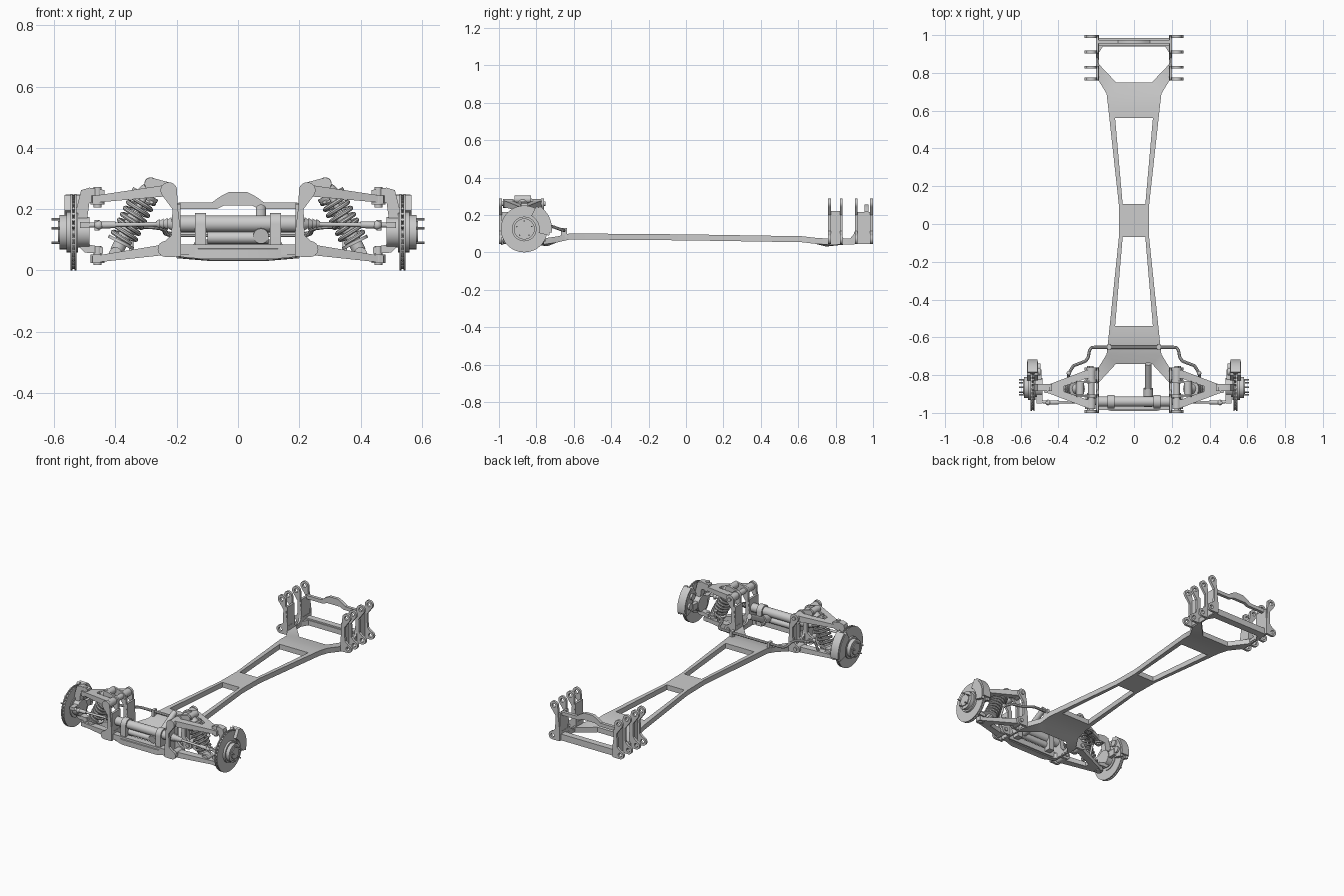
import bpy, bmesh
from math import sin, cos, pi, radians
from mathutils import Vector, Matrix

if "Cube" in bpy.data.objects:
    bpy.data.objects.remove(bpy.data.objects["Cube"])

X, XY, NO = (True, False), (True, True), (False, False)

def finish(name, bm, mir):
    bmesh.ops.remove_doubles(bm, verts=bm.verts, dist=1e-5)
    bmesh.ops.recalc_face_normals(bm, faces=bm.faces)
    me = bpy.data.meshes.new(name)
    bm.to_mesh(me)
    bm.free()
    ob = bpy.data.objects.new(name, me)
    bpy.context.collection.objects.link(ob)
    if any(mir):
        m = ob.modifiers.new("Mirror", 'MIRROR')
        m.use_axis = (mir[0], mir[1], False)
        m.use_mirror_merge = False
    return ob

def curve_bm(loops, cyclic, **kw):
    cu = bpy.data.curves.new("tmp", 'CURVE')
    for k, v in kw.items():
        setattr(cu, k, v)
    for pts in loops:
        s = cu.splines.new('POLY')
        s.points.add(len(pts) - 1)
        for p, c in zip(s.points, pts):
            p.co = (*c, 0, 1) if len(c) == 2 else (*c, 1)
        s.use_cyclic_u = cyclic
    ob = bpy.data.objects.new("tmp", cu)
    bpy.context.collection.objects.link(ob)
    me = bpy.data.meshes.new_from_object(ob.evaluated_get(bpy.context.evaluated_depsgraph_get()))
    bm = bmesh.new()
    bm.from_mesh(me)
    bpy.data.objects.remove(ob)
    bpy.data.meshes.remove(me)
    return bm

def flat(name, loops, axis, centres, thick, mir=X, warp=None):
    """Extruded profile (first loop outer, others holes) across an axis."""
    src = curve_bm(loops, True, dimensions='2D', fill_mode='BOTH', extrude=thick / 2)
    tmp, out = bpy.data.meshes.new("tmp"), bmesh.new()
    src.to_mesh(tmp)
    src.free()
    for c in centres:
        n = len(out.verts)
        out.from_mesh(tmp)
        out.verts.ensure_lookup_table()
        for v in out.verts[n:]:
            u, t, w = v.co
            v.co = {'x': (c + w, u, t), 'y': (u, c + w, t), 'z': (u, t, c + w)}[axis]
            if warp:
                v.co.z = warp(u, t, w)
    bpy.data.meshes.remove(tmp)
    return finish(name, out, mir)

def rods(name, items, mir=X, seg=20):
    """Cylinders / cones: (start, end, radius[, end radius])."""
    bm = bmesh.new()
    for p, q, r, *r2 in items:
        p, q = Vector(p), Vector(q)
        M = Matrix.Translation((p + q) / 2) @ (q - p).to_track_quat('Z', 'Y').to_matrix().to_4x4()
        bmesh.ops.create_cone(bm, cap_ends=True, segments=seg, radius1=r, radius2=r2[0] if r2 else r,
                              depth=(q - p).length, matrix=M)
    return finish(name, bm, mir)

def balls(name, items, mir=X):
    bm = bmesh.new()
    for c, r in items:
        bmesh.ops.create_uvsphere(bm, u_segments=16, v_segments=10, radius=r, matrix=Matrix.Translation(c))
    return finish(name, bm, mir)

def boxes(name, items, mir=X):
    bm = bmesh.new()
    for lo, hi in items:
        lo, hi = Vector(lo), Vector(hi)
        bmesh.ops.create_cube(bm, size=1, matrix=Matrix.Translation((lo + hi) / 2) @ Matrix.Diagonal((*(hi - lo), 1)))
    return finish(name, bm, mir)

def tube(name, pts, r, mir=X):
    return finish(name, curve_bm([pts], False, dimensions='3D', bevel_depth=r, bevel_resolution=2,
                                 use_fill_caps=True), mir)

def arc(c, r, a0, a1, n=12):
    return [(c[0] + r * cos(radians(a0 + (a1 - a0) * i / n)), c[1] + r * sin(radians(a0 + (a1 - a0) * i / n)))
            for i in range(n + 1)]

def ring(c, r, n=20):
    return arc(c, r, 0, 360, n)[:-1]

def both(half):
    return half + [(-x, y) for x, y in reversed(half)]

# backbone chassis
PROF = [(-1, .062), (-.75, .055), (-.62, .085), (0, .08), (.62, .07), (.75, .055), (1, .062)]
def chassis_z(x, y, w):
    for (a, za), (b, zb) in zip(PROF, PROF[1:]):
        if y <= b:
            z = za + (zb - za) * (y - a) / (b - a)
            break
    return z + w - (.008 if abs(x) < .13 and abs(y) > .7 else 0)
side = [(.12, -.99), (.2, -.97), (.2, -.78), (.145, -.69), (.137, -.62), (.08, -.07), (.08, .1),
        (.137, .62), (.145, .69), (.2, .78), (.2, .985)]
flat("chassis_backbone", [both(side),
     both([(.06, .105), (.1, .56)]), both([(.06, -.07), (.1, -.54)]),
     both([(.095, .75), (.19, .85), (.19, .9), (.165, .94)]),
     both([(.095, -.74), (.187, -.84), (.187, -.93), (.165, -.955)])], 'z', [0], .032, NO, chassis_z)

# suspension towers at both ends
UP, LOW = (.226, .261), (.236, .07)
tower = ([(.186, .045)] + arc(LOW, .026, -90, 85) + [(.217, .115), (.214, .2)]
         + arc(UP, .027, -45, 170) + [(.196, .2), (.186, .12)])
flat("tower_plates", [tower, ring(UP, .012), ring(LOW, .012)], 'y', [.767, .83, .91, .9925], .015, XY)
flat("tower_webs", [[(.775, .05), (.815, .05), (.836, .15), (.836, .22), (.762, .22), (.762, .15)]], 'x', [.195], .014, XY)
flat("tower_end_webs", [[(.88, .05), (.995, .05), (.995, .215), (.905, .215), (.905, .12)]], 'x', [.195], .014, XY)
flat("tower_gussets", [[(.76, .05), (.99, .05), (.99, .1), (.9, .1), (.87, .065), (.85, .065), (.82, .1), (.78, .1)]],
     'x', [.192], .012, XY)
flat("rear_upper_brace", [both([(.195, .2), (.195, .222), (.085, .222), (.06, .24), (.03, .256)])[:5]
     + [(-.03, .256), (-.06, .24), (-.085, .222), (-.195, .222), (-.195, .2), (-.07, .2), (-.045, .212), (.045, .212), (.07, .2)]],
     'y', [.965], .02, NO)
boxes("end_crossbars", [((-.19, .945, .05), (.19, .985, .085))], (False, True))

# front suspension arms, one side mirrored
CY = -.873
def arm(s):
    h = [(.222, .103), (.25, .1), (.45, .024), (.475, .02)]
    n = [(.37, .014), (.25, .056), (.222, .056)]
    return ([(x, CY + y) for x, y in h] + [(x, CY - y) for x, y in reversed(h)]
            + [(x, CY - y) for x, y in reversed(n)] + [(x, CY + y) for x, y in n])
def tilt(z0, z1):
    def f(x, y, w):
        t = (x - .222) / .25
        return z0 + (z1 - z0) * t + w * (1 - .4 * t)
    return f
flat("upper_arm", [arm(0)], 'z', [0], .038, X, tilt(.262, .232))
flat("lower_arm", [arm(0)], 'z', [0], .036, X, tilt(.07, .036))
rods("arm_pivots", [((x, y - .028, z), (x, y + .028, z), .023) for x, z in (UP, LOW) for y in (-.799, -.951)]
     + [((x, a, z), (x, b, z), .012) for x, z in (UP, LOW) for a, b in ((-.845, -.752), (-1, -.895))])
rods("ball_joints", [((.458, CY, .205), (.458, CY, .272), .013), ((.458, CY, .018), (.458, CY, .08), .013),
                     ((.458, CY, .215), (.458, CY, .245), .023), ((.458, CY, .025), (.458, CY, .052), .023)])

# coil-over shocks
T, B = Vector((.285, CY, .283)), Vector((.40, CY, .055))
ax = (B - T).normalized()
sx, sy = ax.orthogonal().normalized(), ax.cross(ax.orthogonal()).normalized()
at = lambda t: T.lerp(B, t)
tube("coil_spring", [at(.2 + .6 * i / 112) + .039 * (cos(i * pi / 8) * sx + sin(i * pi / 8) * sy)
                     for i in range(113)], .0075)
rods("shock_absorber", [(at(0), at(.5), .011), (at(.4), at(.97), .022), (at(.14), at(.19), .046),
                        (at(.82), at(.86), .046), (at(.04), at(.15), .02, .03)])
rods("shock_eyes", [(p + Vector((0, -.03, 0)), p + Vector((0, .03, 0)), .021) for p in (T, B)])
up2 = (T.x, T.z)
flat("shock_brackets", [arc(UP, .026, 113, 293) + arc(up2, .02, -67, 113)], 'y', [CY - .037, CY + .037], .012)
rods("shock_bracket_bar", [((UP[0], CY - .1, UP[1]), (UP[0], CY + .1, UP[1]), .017)])

# uprights and hubs
WY, WZ = -.865, .125
flat("upright", [[(.435, .225), (.485, .222), (.492, .17), (.485, .125), (.49, .085), (.44, .075), (.44, .055), (.5, .058),
                  (.53, .09), (.53, .19), (.512, .262), (.485, .27), (.435, .262)]], 'y', [WY], .036)
rods("wheel_hub", [((x0, WY, WZ), (x1, WY, WZ), r) for x0, x1, r in
     ((.485, .522, .05), (.522, .56, .066), (.56, .583, .056), (.583, .588, .036))], seg=32)
rods("wheel_studs", [((.57, WY + .042 * sin(i * 2 * pi / 5), WZ + .042 * cos(i * 2 * pi / 5)),
                      (.608, WY + .042 * sin(i * 2 * pi / 5), WZ + .042 * cos(i * 2 * pi / 5)), .004) for i in range(5)], seg=8)

# vented brake discs and calipers
flat("brake_disc", [ring((WY, WZ), .125, 48), ring((WY, WZ), .045, 32)], 'x', [.53, .544], .006)
rods("disc_vanes", [((.537, WY + .075 * cos(a), WZ + .075 * sin(a)), (.537, WY + .121 * cos(a), WZ + .121 * sin(a)), .0055)
                    for a in (i * pi / 18 for i in range(36))], seg=4)
cal = lambda r0, r1, a0, a1: [arc((WY, WZ), r1, a0, a1) + arc((WY, WZ), r0, a1, a0)]
flat("caliper_halves", cal(.08, .138, -15, 62), 'x', [.517, .557], .02)
flat("caliper_bridge", cal(.129, .148, -8, 56), 'x', [.537], .052)
rods("caliper_pistons", [((.495, WY + .108 * cos(a), WZ + .108 * sin(a)), (.51, WY + .108 * cos(a), WZ + .108 * sin(a)), .02)
                         for a in (.15, .7)])
boxes("caliper_mount", [((.49, -.85, .11), (.512, -.77, .15))])

# steering rack, tie rods and pinion
RY, RZ = -.94, .152
rods("steering_rack", [((-.19, RY, RZ), (.19, RY, RZ), .027), ((-.1, RY, .107), (.1, RY, .107), .02)], NO)
flat("rack_clamps", [arc((RY, RZ), .036, 0, 180) + [(RY - .036, .065), (RY + .036, .065)]], 'x', [.122], .036)
rods("rack_bellows", [((.19 + i * .013, RY, RZ), (.203 + i * .013, RY, RZ - .0004), .026 - i * .002, .018 - i * .002)
                      for i in range(6)])
rods("tie_rod", [((.19, RY, RZ), (.46, -.945, .148), .007), ((.40, -.944, .149), (.445, -.945, .148), .011),
                 ((.46, -.945, .148), (.515, -.935, .148), .008), ((.46, -.945, .13), (.46, -.945, .165), .008)])
balls("tie_rod_ends", [((.455, -.945, .148), .015)])
boxes("steering_arm", [((.485, -.95, .138), (.515, -.86, .158))])
rods("steering_pinion", [((.075, -.965, .112), (.075, -.87, .13), .025), ((.075, -.88, .125), (.075, -.74, .2), .017)], NO)

# anti-roll bar with clamps and drop links
bar = [(.205, -.652, .117), (.225, -.655, .118), (.236, -.67, .122), (.242, -.705, .135), (.255, -.725, .14),
       (.28, -.735, .143), (.32, -.75, .145), (.345, -.79, .14)]
tube("anti_roll_bar", [(-x, y, z) for x, y, z in reversed(bar)] + bar, .0085, NO)
boxes("anti_roll_clamps", [((.122, -.667, .08), (.14, -.636, .13))])
rods("drop_links", [((.345, -.79, .145), (.35, -.83, .055), .007)])
balls("drop_link_ends", [((.345, -.79, .142), .012), ((.35, -.83, .055), .012)])

# smooth round parts, keep edges crisp
bpy.ops.object.select_all(action='SELECT')
bpy.context.view_layer.objects.active = bpy.context.selected_objects[0]
bpy.ops.object.shade_smooth_by_angle(angle=radians(32))
